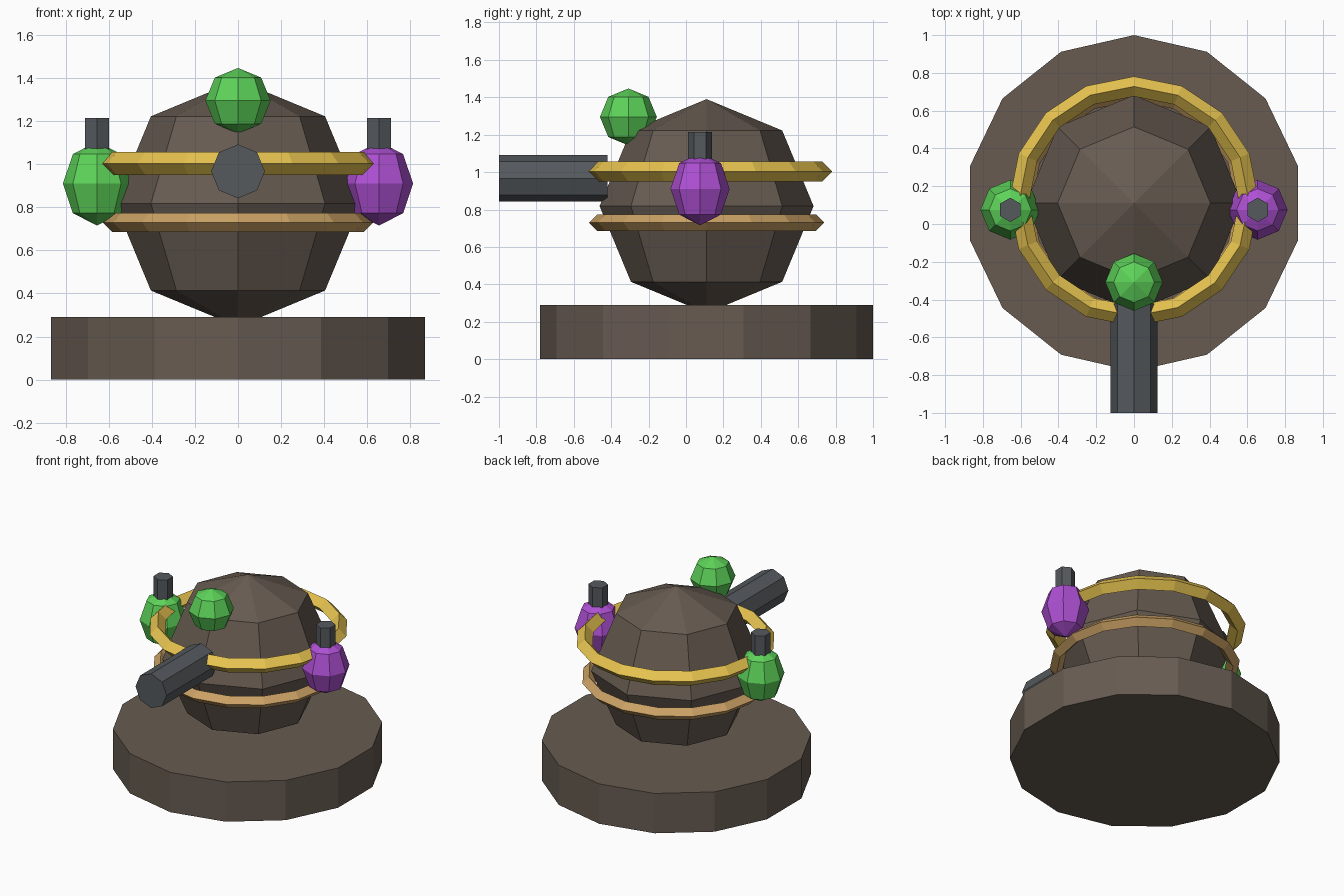
import bpy, math
from math import pi, sin, cos

if "Cube" in bpy.data.objects:
    bpy.data.objects.remove(bpy.data.objects["Cube"])


def material(name, r, g, b):
    m = bpy.data.materials.new(name)
    m.diffuse_color = (r, g, b, 1)
    m.use_nodes = True
    m.node_tree.nodes["Principled BSDF"].inputs["Base Color"].default_value = m.diffuse_color
    return m


STONE = material("stone", 0.135, 0.105, 0.083)
IRON = material("iron", 0.09, 0.10, 0.11)
GOLD = material("gold", 0.80, 0.55, 0.08)
BRONZE = material("bronze", 0.60, 0.36, 0.13)
GREEN = material("green", 0.11, 0.65, 0.10)
PURPLE = material("purple", 0.42, 0.08, 0.65)


def finish(name, mat):
    ob = bpy.context.object
    ob.name = name
    ob.data.materials.append(mat)
    return ob


def cylinder(name, mat, sides, r, depth, loc, rot=(0, 0, 0)):
    bpy.ops.mesh.primitive_cylinder_add(vertices=sides, radius=r, depth=depth,
                                        location=loc, rotation=rot)
    return finish(name, mat)


def ball(name, mat, r, loc, segments=8, height=1):
    bpy.ops.mesh.primitive_uv_sphere_add(segments=segments, ring_count=4, radius=r, location=loc)
    ob = finish(name, mat)
    ob.scale.z = height
    return ob


def ring(name, mat, major, minor, loc):
    bpy.ops.mesh.primitive_torus_add(major_segments=16, minor_segments=4, major_radius=major,
                                     minor_radius=minor, location=loc)
    return finish(name, mat)


# Round plinth and pot body
cylinder("plinth", STONE, 14, 0.89, 0.29, (0, 0.11, 0.145))
ball("body", STONE, 0.572, (0, 0.11, 0.818))

# Hoops around the body
ring("upper_hoop", GOLD, 0.608, 0.053, (0, 0.12, 1.003))
ring("lower_hoop", BRONZE, 0.585, 0.044, (0, 0.11, 0.73))

# Barrel at the front, gem above it
cylinder("barrel", IRON, 8, 0.125, 0.58, (0, -0.71, 0.967), (pi / 2, 0, 0))
ball("top_gem", GREEN, 0.152, (0, -0.308, 1.295))

# Flasks on both sides
for side, mat, label in ((-1, GREEN, "left"), (1, PURPLE, "right")):
    x, y = side * 0.655, 0.075
    ball(label + "_flask", mat, 0.158, (x, y, 0.91), height=1.23)
    cylinder(label + "_flask_neck", IRON, 6, 0.064, 0.19, (x, y, 1.12))
